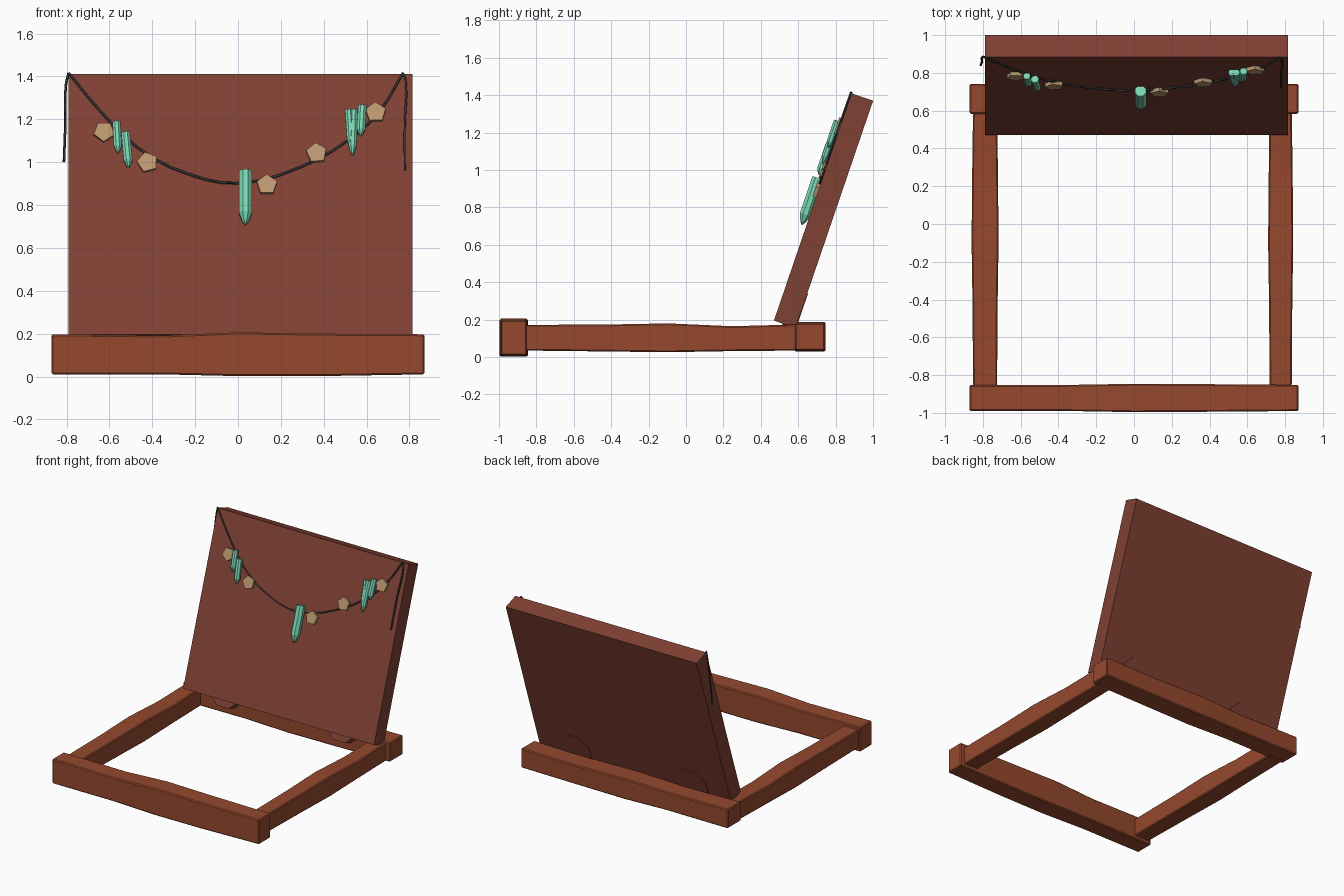
import bpy, bmesh, math
from mathutils import Matrix, Vector

if "Cube" in bpy.data.objects:
    bpy.data.objects.remove(bpy.data.objects["Cube"])


def material(name, rgb):
    m = bpy.data.materials.new(name)
    m.diffuse_color = (*rgb, 1)
    m.use_nodes = True
    m.node_tree.nodes["Principled BSDF"].inputs["Base Color"].default_value = m.diffuse_color
    return m


WOOD = material("red brown wood", (0.30, 0.066, 0.027))
PANEL = material("dark brown wood", (0.215, 0.052, 0.033))
TEAL = material("teal crystal", (0.20, 0.68, 0.46))
TAN = material("tan bead", (0.50, 0.31, 0.16))
CORD = material("dark grey cord", (0.035, 0.037, 0.04))

# Leaning panel frame: x across, y up the face, z out of the face
UP = Vector((0, 0.415, 1.215)).normalized()
OUT = Vector((1, 0, 0)).cross(UP)
ORIGIN = Vector((0, 0.47, 0.195))
LEAN = Matrix.Translation(ORIGIN) @ Matrix((Vector((1, 0, 0)), UP, OUT)).transposed().to_4x4()


def on_face(x, z, out=0.0):
    """World point on the panel front at x and height z, lifted outward."""
    return LEAN @ Vector((x, (z - ORIGIN.z) / UP.z, out))


def finish(name, bm, mat, matrix=None):
    if matrix is not None:
        bm.transform(matrix)
    bmesh.ops.recalc_face_normals(bm, faces=bm.faces)
    me = bpy.data.meshes.new(name)
    bm.to_mesh(me)
    bm.free()
    me.materials.append(mat)
    ob = bpy.data.objects.new(name, me)
    bpy.context.collection.objects.link(ob)
    return ob


def loft(name, rings, mat, matrix=None):
    """Skin a list of equal rings and cap both ends."""
    bm = bmesh.new()
    loops = [[bm.verts.new(p) for p in r] for r in rings]
    n = len(loops[0])
    for a, b in zip(loops, loops[1:]):
        for i in range(n):
            j = (i + 1) % n
            bm.faces.new((a[i], a[j], b[j], b[i]))
    bm.faces.new(loops[0])
    bm.faces.new(loops[-1])
    return finish(name, bm, mat, matrix)


def beam(name, axis, start, end, across, z0, z1, wave):
    """Roughly hewn beam; wave lists (position, side bulge, top bulge, bottom bulge)."""
    a, b = across
    rings = []
    for t, s, top, low in wave:
        q = start + (end - start) * t
        sec = [(a - s, z0 - low), (b + s, z0 - low), (b + s, z1 + top), (a - s, z1 + top)]
        rings.append([(q, c, z) if axis == 'x' else (c, q, z) for c, z in sec])
    ob = loft(name, rings, WOOD)
    bev = ob.modifiers.new("worn edges", 'BEVEL')
    bev.width, bev.segments = 0.007, 1
    bev.limit_method, bev.angle_limit = 'ANGLE', math.radians(50)


# Floor frame
beam("front_beam", 'x', -0.87, 0.87, (-0.99, -0.852), 0.01, 0.197,
     [(0, 0, 0, 0), (0.3, 0, -0.006, 0), (0.5, 0.006, 0.009, 0.008),
      (0.72, 0.004, 0.003, 0.008), (1, 0, 0, 0)])
beam("back_beam", 'x', -0.87, 0.87, (0.583, 0.742), 0.036, 0.182,
     [(0, 0, 0, 0), (0.3, -0.004, -0.006, 0), (0.5, 0.004, 0.005, 0.006),
      (0.72, 0.002, -0.004, 0.004), (1, 0, 0, 0)])
for side, s in (("left", -1), ("right", 1)):
    x = sorted((s * 0.725, s * 0.852)) if s < 0 else [0.718, 0.835]
    beam(side + "_beam", 'y', -0.87, 0.62, x, 0.035, 0.172,
         [(0, 0, 0, 0), (0.3, 0.003, 0.002, 0.005), (0.52, 0.008, 0.008, 0.009),
          (0.75, 0.005, -0.007, 0.003), (1, 0, 0.003, 0)])

# Leaning panel
loft("leaning_panel", [[(-0.79, v, 0), (0.815, v, 0), (0.815, v, -0.122), (-0.79, v, -0.122)]
                       for v in (0, 1.284)], PANEL, LEAN)

# Rounded hinge tongues joining the panel to the back beam
for side, x in (("left", -0.48), ("right", 0.50)):
    rings = [[(x + 0.135 * math.cos(k * math.pi / 4 + 0.39),
               0.07 + 0.135 * math.sin(k * math.pi / 4 + 0.39), w) for k in range(8)]
             for w in (-0.126, -0.05)]
    loft(side + "_hinge", rings, PANEL, LEAN)


def cord(name, pts):
    cu = bpy.data.curves.new(name, 'CURVE')
    cu.dimensions = '3D'
    cu.bevel_depth, cu.bevel_resolution, cu.resolution_u = 0.006, 0, 3
    cu.use_fill_caps = True
    sp = cu.splines.new('BEZIER')
    sp.bezier_points.add(len(pts) - 1)
    for bp, p in zip(sp.bezier_points, pts):
        bp.co = p
        bp.handle_left_type = bp.handle_right_type = 'AUTO'
    cu.materials.append(CORD)
    bpy.context.collection.objects.link(bpy.data.objects.new(name, cu))


# Hanging cord with two loose ends
sag = [(-0.79, 1.415), (-0.65, 1.245), (-0.46, 1.06), (-0.23, 0.942), (0, 0.9),
       (0.29, 0.975), (0.52, 1.105), (0.66, 1.235), (0.77, 1.415)]
cord("garland_cord", [on_face(x, z, 0.005) for x, z in sag])
cord("left_loose_end", [on_face(-0.79, 1.415, 0.004), (-0.803, 0.885, 1.36), (-0.805, 0.86, 1.2),
                        (-0.812, 0.84, 1.0)])
cord("right_loose_end", [on_face(0.77, 1.415, 0.005), on_face(0.782, 1.38, 0.006),
                         on_face(0.778, 1.18, 0.007), on_face(0.778, 0.96, 0.006)])

# Pointed crystals: x at top, top height, length, radius, sideways lean
for i, (x, z, length, r, lean) in enumerate((
        (-0.567, 1.18, 0.155, 0.020, 0.05), (-0.525, 1.13, 0.175, 0.022, 0.09),
        (0.035, 0.95, 0.265, 0.033, 0.0), (0.517, 1.235, 0.19, 0.019, 0.06),
        (0.540, 1.235, 0.225, 0.020, -0.03), (0.580, 1.255, 0.15, 0.021, -0.05))):
    rings = [[(k * r * math.cos(a), -d * length, k * r * math.sin(a))
              for a in [math.pi / 8 + j * math.pi / 4 for j in range(8)]]
             for d, k in ((0, 0.95), (0.03, 1), (0.78, 1), (0.93, 0.5), (1, 0.08))]
    place = Matrix.Translation((x, (z - ORIGIN.z) / UP.z, 0.024)) @ Matrix.Rotation(lean, 4, 'Z')
    loft("crystal_%d" % (i + 1), rings, TEAL, LEAN @ place)

# Five-sided beads: x, height, turn
for i, (x, z, turn) in enumerate(((-0.625, 1.138, 0.6), (-0.422, 0.995, 0.25), (0.135, 0.89, 0.0),
                                  (0.367, 1.038, 0.1), (0.642, 1.228, 0.05))):
    rings = [[(0.05 * math.cos(a), 0.05 * math.sin(a), w)
              for a in [math.pi / 2 + turn + j * math.tau / 5 for j in range(5)]]
             for w in (-0.003, 0.02)]
    place = Matrix.Translation((x, (z - ORIGIN.z) / UP.z, 0))
    loft("bead_%d" % (i + 1), rings, TAN, LEAN @ place)
